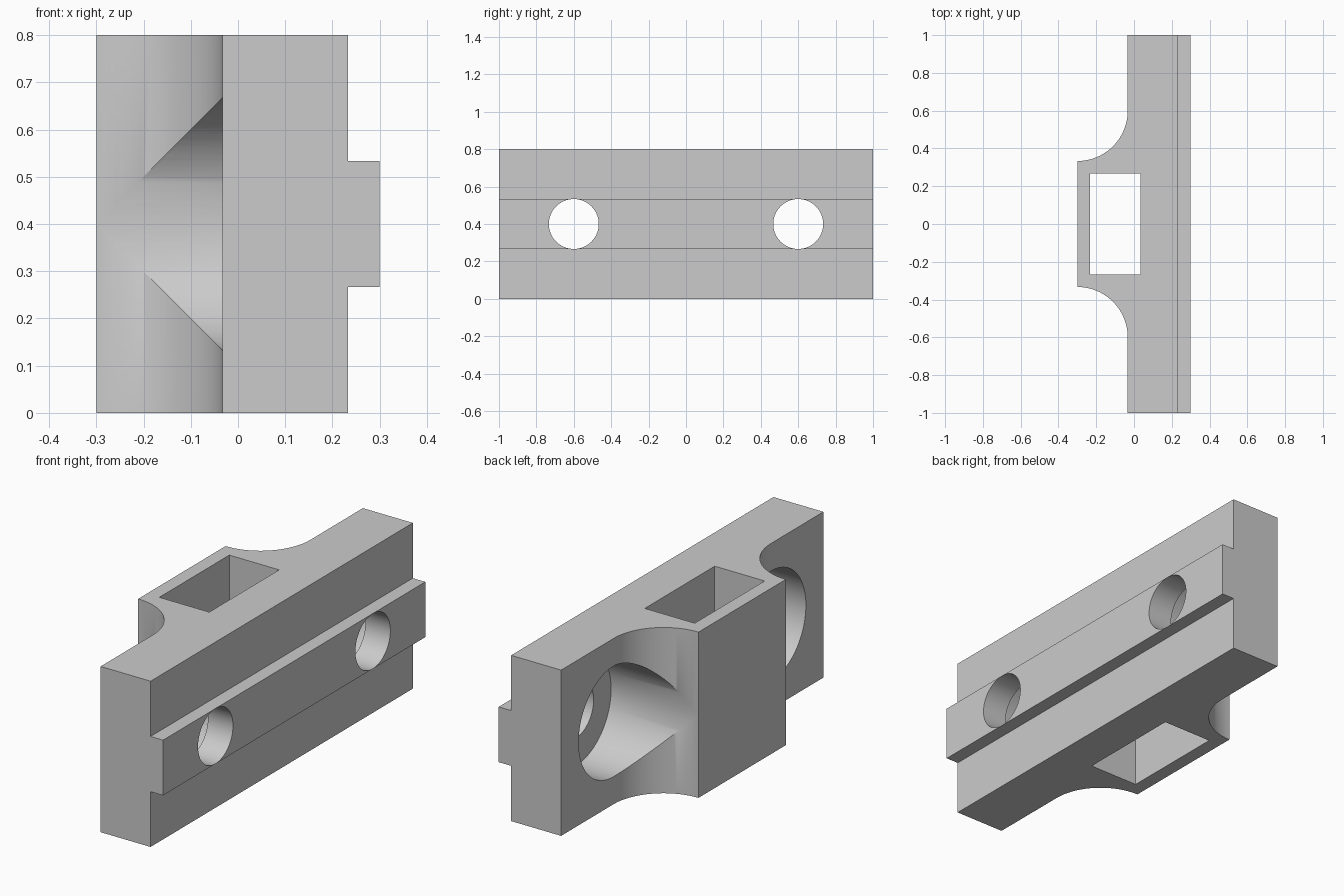
import bpy
import bmesh
import math
from mathutils import Matrix

cube = bpy.data.objects.get("Cube")
if cube:
    bpy.data.objects.remove(cube, do_unlink=True)

U = 2 / 30          # design unit
HEIGHT = 12 * U
HOLE_Y = 9 * U
BACK = -4.5 * U     # rear face of the boss
PLATE = -0.5 * U    # rear face of the plate
FRONT = 3.5 * U     # plate face carrying the rail

grey = bpy.data.materials.new("light grey")
grey.use_nodes = True
colour = (0.6, 0.6, 0.6, 1)
grey.diffuse_color = colour
grey.node_tree.nodes["Principled BSDF"].inputs["Base Color"].default_value = colour


def add_object(name, bm):
    bmesh.ops.recalc_face_normals(bm, faces=bm.faces)
    mesh = bpy.data.meshes.new(name)
    bm.to_mesh(mesh)
    bm.free()
    mesh.materials.append(grey)
    obj = bpy.data.objects.new(name, mesh)
    bpy.context.collection.objects.link(obj)
    return obj


def box(name, x0, x1, y0, y1, z0, z1):
    bm = bmesh.new()
    mid = Matrix.Translation(((x0 + x1) / 2, (y0 + y1) / 2, (z0 + z1) / 2))
    bmesh.ops.create_cube(bm, size=1, matrix=mid @ Matrix.Diagonal((x1 - x0, y1 - y0, z1 - z0, 1)))
    return add_object(name, bm)


def bore(name, y, radius, x0, x1):
    bm = bmesh.new()
    place = Matrix.Translation(((x0 + x1) / 2, y, HEIGHT / 2)) @ Matrix.Rotation(math.pi / 2, 4, "Y")
    bmesh.ops.create_cone(bm, cap_ends=True, segments=96, radius1=radius,
                          radius2=radius, depth=x1 - x0, matrix=place)
    return add_object(name, bm)


def combine(target, tool, operation):
    mod = target.modifiers.new(operation, "BOOLEAN")
    mod.operation = operation
    mod.solver = "EXACT"
    mod.object = tool
    bpy.context.view_layer.objects.active = target
    bpy.ops.object.modifier_apply(modifier=mod.name)
    bpy.data.objects.remove(tool, do_unlink=True)


# Plate with a rear boss blended in by concave quarter arcs
steps = 32
arc = []
for i in range(steps + 1):
    a = i / steps * math.pi / 2
    arc.append((BACK + 4 * U * math.cos(a), HOLE_Y - 4 * U * math.sin(a)))
side = [(FRONT, 1), (PLATE, 1)] + arc
outline = side + [(x, -y) for x, y in reversed(side)]
bm = bmesh.new()
base = bm.faces.new([bm.verts.new((x, y, 0)) for x, y in outline])
extruded = bmesh.ops.extrude_face_region(bm, geom=[base])["geom"]
bmesh.ops.translate(bm, vec=(0, 0, HEIGHT),
                    verts=[v for v in extruded if isinstance(v, bmesh.types.BMVert)])
body = add_object("mounting_bracket", bm)

# Locating rail along the outer face
combine(body, box("rail", 2.5 * U, 4.5 * U, -1, 1, 4 * U, 8 * U), "UNION")

# Rectangular slot through the boss
combine(body, box("slot_cutter", -3.5 * U, U / 2, -4 * U, 4 * U, -U, HEIGHT + U), "DIFFERENCE")

# Counterbored screw holes
for y in (-HOLE_Y, HOLE_Y):
    combine(body, bore("counterbore_cutter", y, 4 * U, BACK - U, 2.5 * U), "DIFFERENCE")
    combine(body, bore("hole_cutter", y, 2 * U, 0, 6 * U), "DIFFERENCE")

bpy.ops.object.select_all(action="DESELECT")
body.select_set(True)
bpy.context.view_layer.objects.active = body
bpy.ops.object.shade_smooth_by_angle(angle=math.radians(30))
